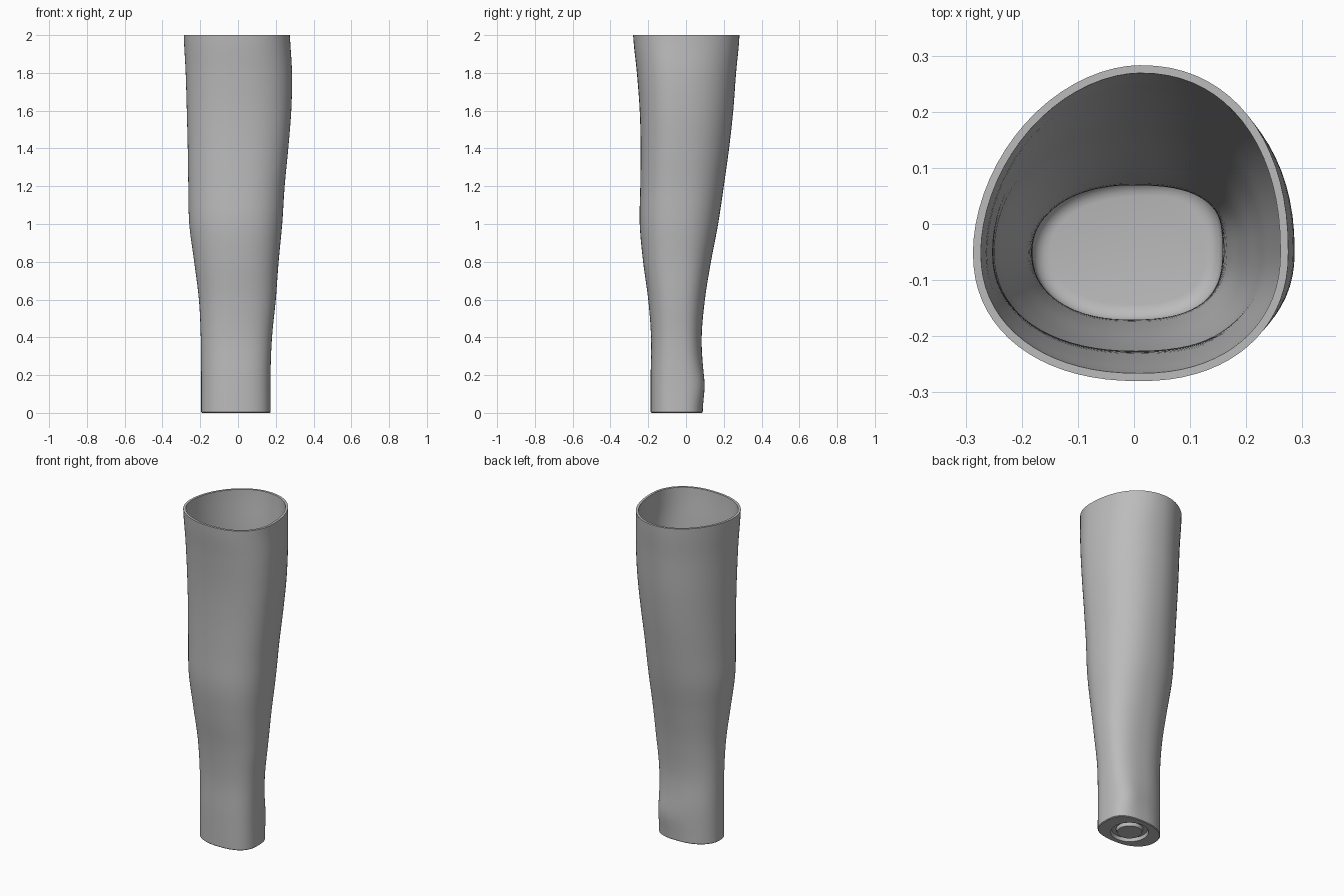
import bpy, bmesh, math
from mathutils import Vector

cube = bpy.data.objects.get("Cube")
if cube:
    bpy.data.objects.remove(cube)

SEGMENTS = 72
RINGS = 56
WALL = 0.014
FLOOR = 0.045
UNDER = 0.02

# Cross-section bounds up the sleeve: z, x min, x max, y min, y max
PROFILE = [
    (0.0, -.195, .172, -.187, .088),
    (0.2, -.195, .172, -.187, .09),
    (0.4, -.197, .18, -.185, .083),
    (0.6, -.207, .2, -.2, .1),
    (0.8, -.232, .215, -.227, .132),
    (1.0, -.258, .234, -.245, .17),
    (1.2, -.263, .247, -.242, .2),
    (1.4, -.266, .266, -.24, .228),
    (1.6, -.271, .282, -.245, .25),
    (1.8, -.277, .286, -.26, .265),
    (2.0, -.287, .275, -.28, .283),
]
# Corner squareness per quadrant (back left, back right, front right, front left)
# at the wrist, the middle and the top
SQUARENESS = [(3.0, 2.1, 2.2, 2.6), (2.3, 2.05, 2.2, 2.3), (2.2, 1.85, 2.2, 2.2)]


def mix(a, b, t):
    return a + (b - a) * t


def bounds(z):
    """Smoothly interpolated section bounds at height z."""
    last = len(PROFILE) - 1
    i = min(int(z / 0.2), last - 1)
    t = z / 0.2 - i
    p0, p1, p2, p3 = (PROFILE[max(0, min(last, i + k))] for k in (-1, 0, 1, 2))
    return [p1[k] + t / 2 * (p2[k] - p0[k] + t * (2 * p0[k] - 5 * p1[k] + 4 * p2[k] - p3[k]
            + t * (3 * (p1[k] - p2[k]) + p3[k] - p0[k]))) for k in range(1, 5)]


def section(z, inset=0.0, height=None):
    """Ring of points made of four superellipse quadrants."""
    x0, x1, y0, y1 = bounds(z)
    cx, cy = mix(-0.01, 0.01, z / 2), -0.05
    low, high = (0, 1) if z < 1 else (1, 2)
    points = []
    for i in range(SEGMENTS):
        a = math.tau * i / SEGMENTS
        c, s = math.cos(a), math.sin(a)
        quadrant = int(4 * i / SEGMENTS)
        n = mix(SQUARENESS[low][quadrant], SQUARENESS[high][quadrant], z - low)
        rx = (x1 - cx if c > 0 else cx - x0) - inset
        ry = (y1 - cy if s > 0 else cy - y0) - inset
        x = cx + math.copysign(abs(c) ** (2 / n), c) * rx
        y = cy + math.copysign(abs(s) ** (2 / n), s) * ry
        # Wrist bone swelling on the back left corner
        swell = 0.014 * math.exp(-((z - 0.14) / 0.09) ** 2 - ((a - 1.1) / 0.5) ** 2)
        points.append(Vector((x + c * swell, y + s * swell, z if height is None else height)))
    return points


def circle(radius, z):
    return [Vector((-0.01 + radius * math.cos(math.tau * i / SEGMENTS),
                    -0.05 + radius * math.sin(math.tau * i / SEGMENTS), z))
            for i in range(SEGMENTS)]


# One continuous skin: underside boss, outer wall, rim, inner wall, floor
loops = [circle(0.07, 0), circle(0.075, UNDER), circle(0.1, UNDER), circle(0.105, 0)]
loops += [section(0, 0.004), section(0, 0, 0.004)]
loops += [section(2 * i / RINGS) for i in range(1, RINGS + 1)]
loops += [section(2 * i / RINGS, WALL) for i in range(RINGS, 2, -1)]
for step in range(1, 6):
    angle = step * math.pi / 10
    loops.append(section(0.08, WALL + 0.03 * (1 - math.cos(angle)),
                         FLOOR + 0.03 * (1 - math.sin(angle))))

bm = bmesh.new()
rings = [[bm.verts.new(p) for p in loop] for loop in loops]
for lower, upper in zip(rings, rings[1:]):
    for i in range(SEGMENTS):
        j = (i + 1) % SEGMENTS
        bm.faces.new((lower[i], lower[j], upper[j], upper[i]))
bm.faces.new(rings[0][::-1])
bm.faces.new(rings[-1])
bmesh.ops.recalc_face_normals(bm, faces=bm.faces)
mesh = bpy.data.meshes.new("forearm_sleeve")
bm.to_mesh(mesh)
bm.free()

sleeve = bpy.data.objects.new("forearm_sleeve", mesh)
bpy.context.collection.objects.link(sleeve)

# Plain grey plastic
grey = bpy.data.materials.new("light_grey")
grey.use_nodes = True
color = (0.5, 0.5, 0.5, 1)
grey.diffuse_color = color
grey.node_tree.nodes["Principled BSDF"].inputs["Base Color"].default_value = color
mesh.materials.append(grey)

bpy.ops.object.select_all(action="DESELECT")
sleeve.select_set(True)
bpy.context.view_layer.objects.active = sleeve
bpy.ops.object.shade_smooth_by_angle(angle=math.radians(35))
